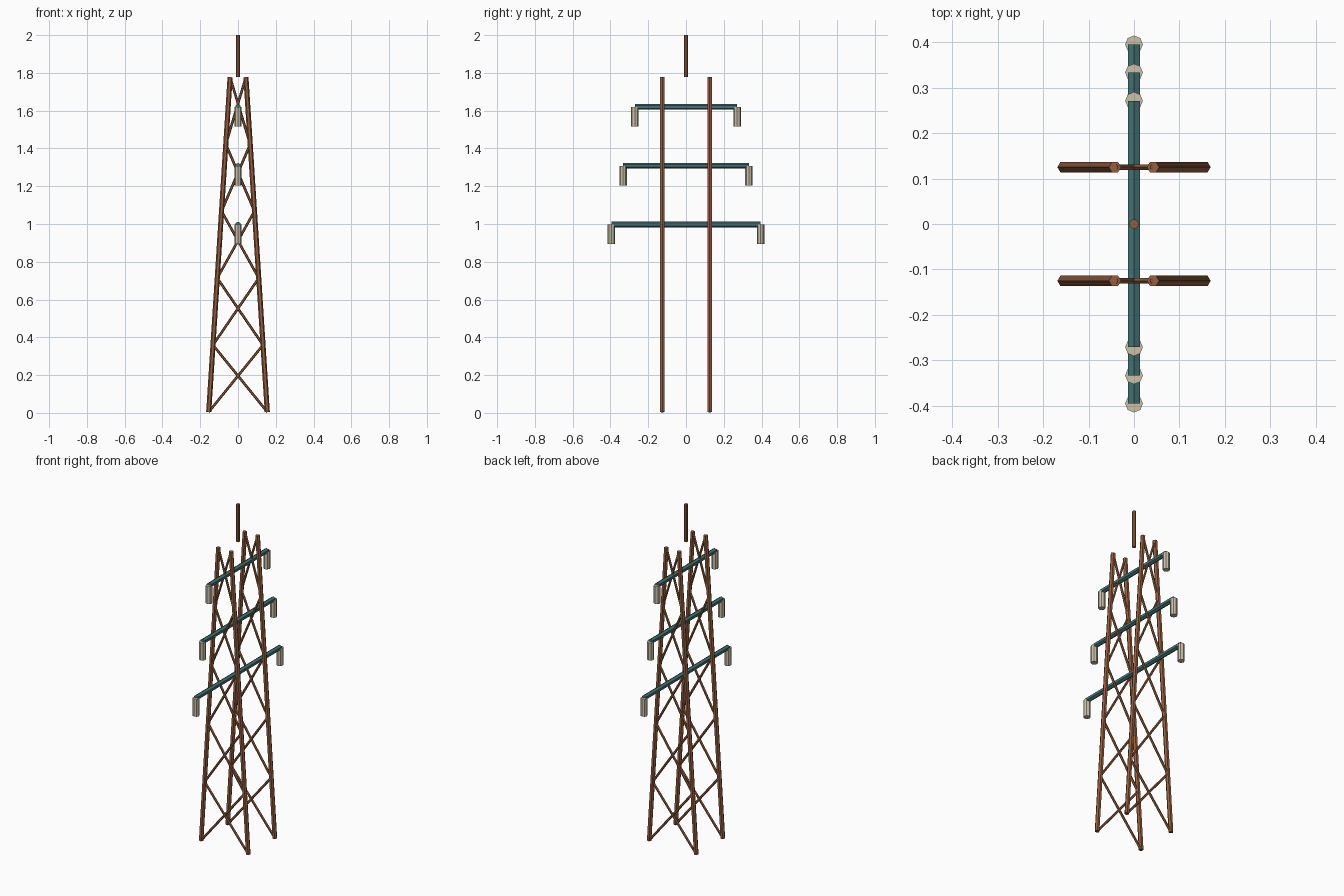
import bpy, bmesh
from mathutils import Vector, Matrix

cube = bpy.data.objects.get("Cube")
if cube:
    bpy.data.objects.remove(cube, do_unlink=True)


def material(name, rgb):
    m = bpy.data.materials.new(name)
    m.use_nodes = True
    m.diffuse_color = (*rgb, 1)
    m.node_tree.nodes["Principled BSDF"].inputs["Base Color"].default_value = (*rgb, 1)
    return m


RUST = material("rust_brown", (0.305, 0.114, 0.050))
TEAL = material("dark_teal", (0.060, 0.175, 0.178))
CREAM = material("ceramic_cream", (0.600, 0.535, 0.400))
X, Z = Vector((1, 0, 0)), Vector((0, 0, 1))


def rod(name, start, end, radius, mat, corner=X, sides=6):
    """Capped prism from start to end with one corner edge facing 'corner'."""
    start, end = Vector(start), Vector(end)
    axis = (end - start).normalized()
    up = (corner - axis * corner.dot(axis)).normalized()
    turn = Matrix((up.cross(axis), up, axis)).transposed().to_4x4()
    bm = bmesh.new()
    bmesh.ops.create_cone(bm, cap_ends=True, segments=sides, radius1=radius,
                          radius2=radius, depth=(end - start).length,
                          matrix=Matrix.Translation((start + end) / 2) @ turn)
    mesh = bpy.data.meshes.new(name)
    bm.to_mesh(mesh)
    bm.free()
    mesh.materials.append(mat)
    obj = bpy.data.objects.new(name, mesh)
    bpy.context.collection.objects.link(obj)
    return obj


BASE, TOP = 0.005, 1.777
FOOT, HEAD = 0.155, 0.042
FRAME_Y = 0.125
BAYS = 5


def leg_point(side, y, t):
    return (side * (FOOT + (HEAD - FOOT) * t), y, BASE + (TOP - BASE) * t)


# Two tapering frames, each with a pair of legs and crossed braces
for frame, y in (("front", -FRAME_Y), ("back", FRAME_Y)):
    for side, label in ((1, "left"), (-1, "right")):
        rod(f"{frame}_{label}_leg", leg_point(side, y, 0), leg_point(side, y, 1), 0.0135, RUST)
        for i in range(BAYS):
            rod(f"{frame}_{label}_brace_{i + 1}", leg_point(side, y, i / BAYS),
                leg_point(-side, y, (i + 1) / BAYS), 0.007, RUST)

# Cross-arms with a hanging insulator at each end
for level, (z, reach) in (("lower", (0.997, 0.395)), ("middle", (1.308, 0.333)),
                          ("upper", (1.620, 0.271))):
    rod(f"{level}_cross_arm", (0, -reach, z), (0, reach, z), 0.015, TEAL, Z)
    for end, y in (("front", -reach), ("back", reach)):
        rod(f"{level}_{end}_insulator", (0, y, z - 0.104), (0, y, z), 0.0195, CREAM, X, 8)

# Top mast
rod("top_mast", (0, 0, TOP), (0, 0, 2), 0.0105, RUST, X, 8)
